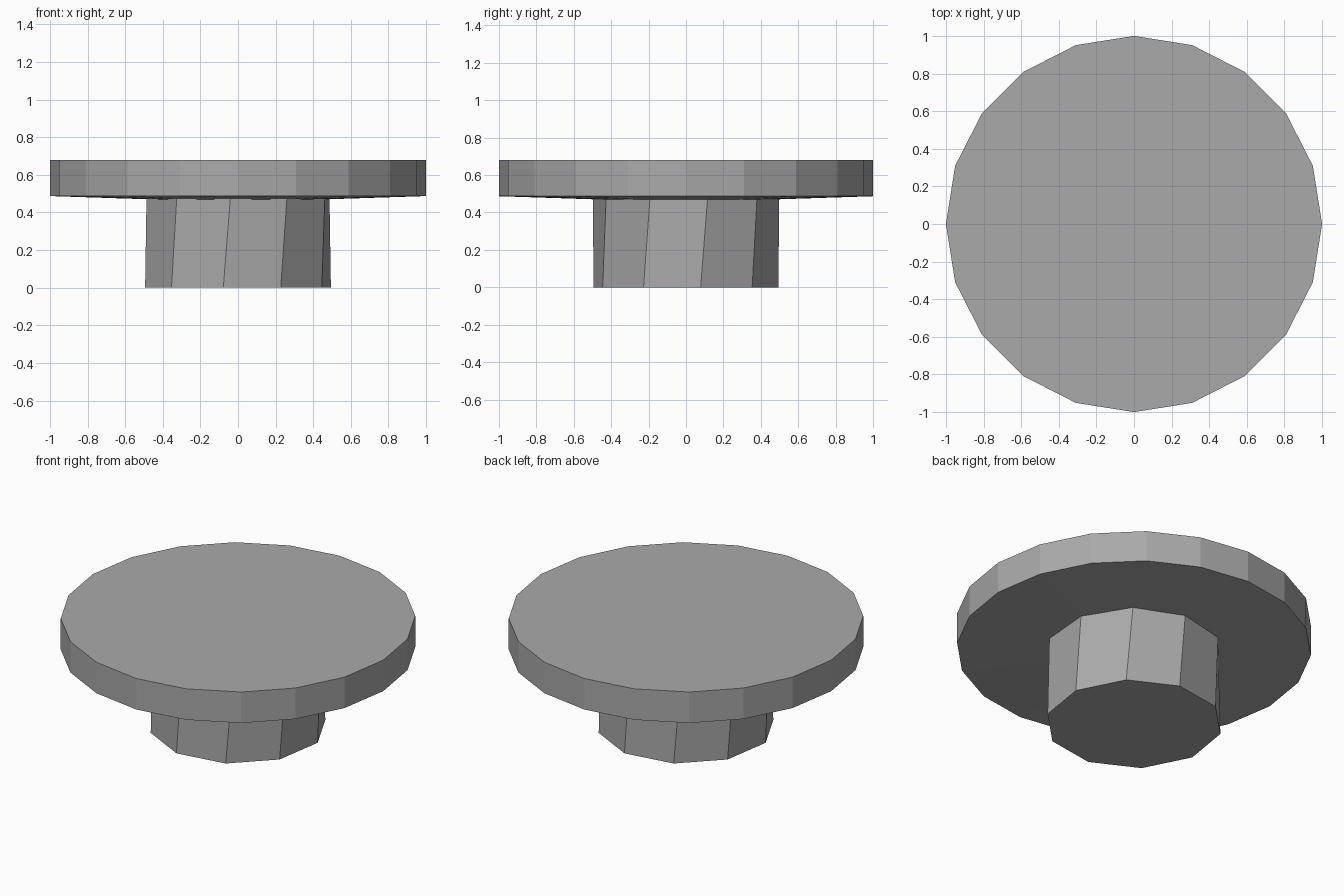
import bpy
import bmesh
from math import cos, sin, radians, tau

cube = bpy.data.objects.get("Cube")
if cube:
    bpy.data.objects.remove(cube, do_unlink=True)

grey = bpy.data.materials.new("plain grey")
grey.use_nodes = True
colour = (0.4, 0.4, 0.4, 1)
grey.diffuse_color = colour
grey.node_tree.nodes["Principled BSDF"].inputs["Base Color"].default_value = colour


def lofted_solid(name, sides, rings):
    """Solid through stacked polygon rings given as (radius, height, twist)."""
    bm = bmesh.new()
    loops = []
    for radius, z, twist in rings:
        angles = [tau * i / sides + radians(twist) for i in range(sides)]
        loops.append([bm.verts.new((radius * cos(a), radius * sin(a), z)) for a in angles])
    for low, high in zip(loops, loops[1:]):
        for i in range(sides):
            j = (i + 1) % sides
            bm.faces.new((low[i], low[j], high[j], high[i]))
    bm.faces.new(loops[0][::-1])
    bm.faces.new(loops[-1])
    mesh = bpy.data.meshes.new(name)
    bm.to_mesh(mesh)
    bm.free()
    mesh.materials.append(grey)
    obj = bpy.data.objects.new(name, mesh)
    bpy.context.collection.objects.link(obj)
    return obj


# Slightly twisted ten-sided foot
lofted_solid("pedestal", 10, [(0.5, 0, 9), (0.5, 0.472, 13.3)])

# Twenty-sided disc with a shallow conical underside
lofted_solid("round_top", 20, [(0.48, 0.47, 0), (1, 0.487, 0), (1, 0.68, 0)])
